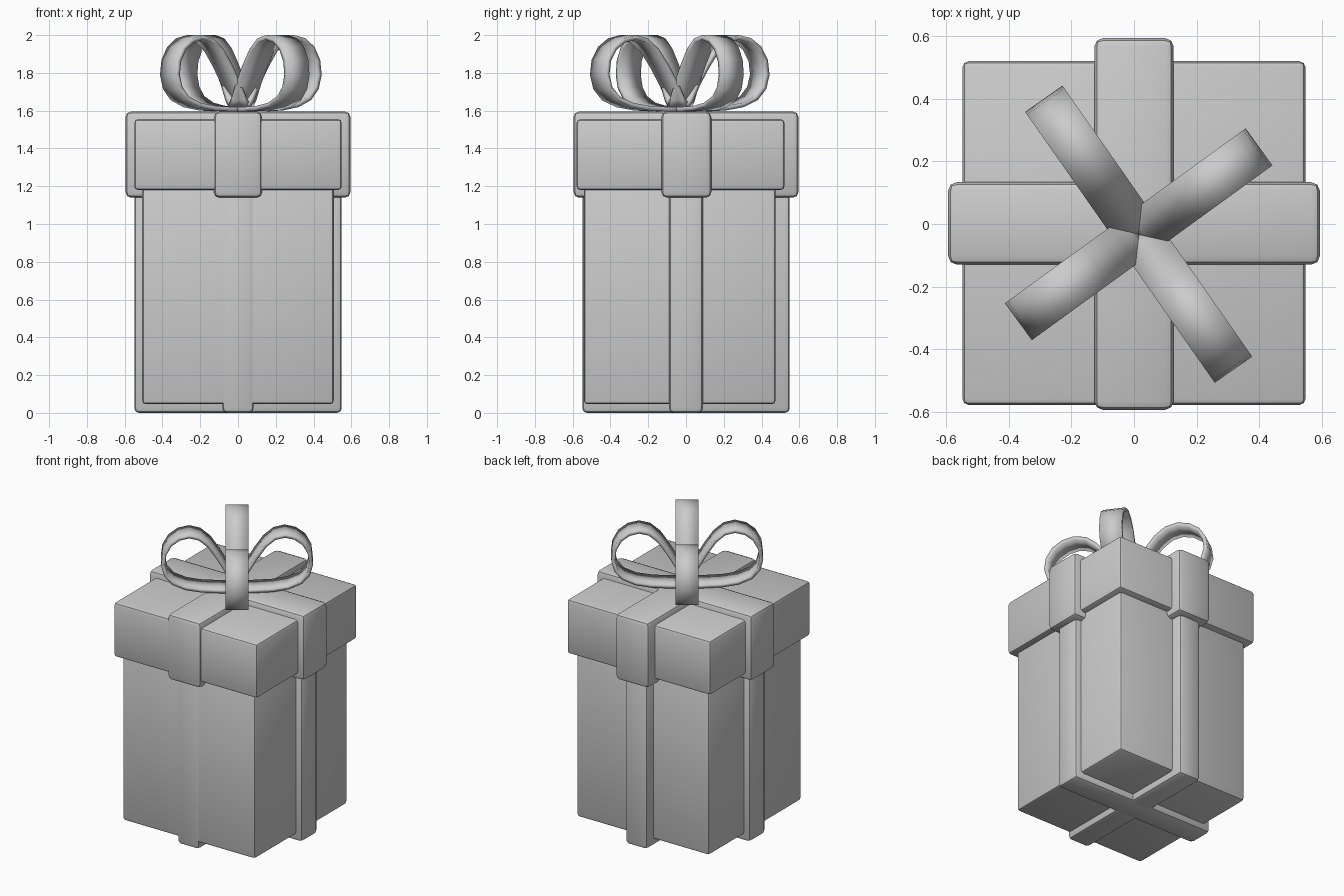
import bpy, bmesh
from math import cos, sin, radians

if "Cube" in bpy.data.objects:
    bpy.data.objects.remove(bpy.data.objects["Cube"])


def finish(obj):
    bpy.ops.object.select_all(action='DESELECT')
    obj.select_set(True)
    bpy.context.view_layer.objects.active = obj
    bpy.ops.object.shade_smooth_by_angle(angle=radians(35))


def block(name, lo, hi, bevel):
    """Box between two corners with rounded edges."""
    bpy.ops.mesh.primitive_cube_add(size=1)
    obj = bpy.context.object
    obj.name = name
    for v in obj.data.vertices:
        v.co = [(a + b) / 2 + c * (b - a) for a, b, c in zip(lo, hi, v.co)]
    bm = bmesh.new()
    bm.from_mesh(obj.data)
    bmesh.ops.bevel(bm, geom=bm.edges[:], offset=bevel, segments=2,
                    profile=0.5, affect='EDGES')
    bm.to_mesh(obj.data)
    bm.free()
    finish(obj)


# box and lid, set slightly forward of the ribbons
block("box_body", (-0.507, -0.541, 0.046), (0.507, 0.474, 1.25), 0.02)
block("lid", (-0.549, -0.579, 1.18), (0.549, 0.521, 1.555), 0.02)

# ribbon bands around the box and the lid
block("box_ribbon_front_back", (-0.083, -0.549, 0), (0.083, 0.549, 1.25), 0.025)
block("box_ribbon_sides", (-0.549, -0.09, 0), (0.549, 0.09, 1.25), 0.025)
block("lid_ribbon_front_back", (-0.127, -0.595, 1.14), (0.127, 0.595, 1.595), 0.028)
block("lid_ribbon_sides", (-0.595, -0.13, 1.14), (0.595, 0.134, 1.595), 0.028)

# bow loop centreline: distance from the middle, height
LOOP = [(0.0, 1.625), (0.025, 1.66), (0.065, 1.745), (0.12, 1.84),
        (0.175, 1.92), (0.235, 1.972), (0.30, 1.988), (0.365, 1.972),
        (0.42, 1.93), (0.455, 1.865), (0.464, 1.79), (0.446, 1.72),
        (0.40, 1.666), (0.32, 1.63), (0.22, 1.613), (0.10, 1.607), (0.0, 1.607)]
CENTRE = (0.015, -0.033)
WIDTH = 0.146


def bow_loop(name, angle, stretch):
    c, s = cos(radians(angle)), sin(radians(angle))
    bm = bmesh.new()
    rows = []
    for r, z in LOOP:
        r *= stretch
        rows.append([bm.verts.new((CENTRE[0] + r * c - w * s,
                                   CENTRE[1] + r * s + w * c, z))
                     for w in (-WIDTH / 2, WIDTH / 2)])
    for a, b in zip(rows, rows[1:]):
        bm.faces.new((a[0], b[0], b[1], a[1]))
    mesh = bpy.data.meshes.new(name)
    bm.to_mesh(mesh)
    bm.free()
    obj = bpy.data.objects.new(name, mesh)
    bpy.context.collection.objects.link(obj)
    mod = obj.modifiers.new("thickness", 'SOLIDIFY')
    mod.thickness = 0.024
    mod.offset = 0
    finish(obj)


# four bow loops, one pair slightly longer
for i, (angle, stretch) in enumerate([(36, 1.0), (216, 1.0), (125, 1.115), (305, 1.115)]):
    bow_loop(f"bow_loop_{i + 1}", angle, stretch)
